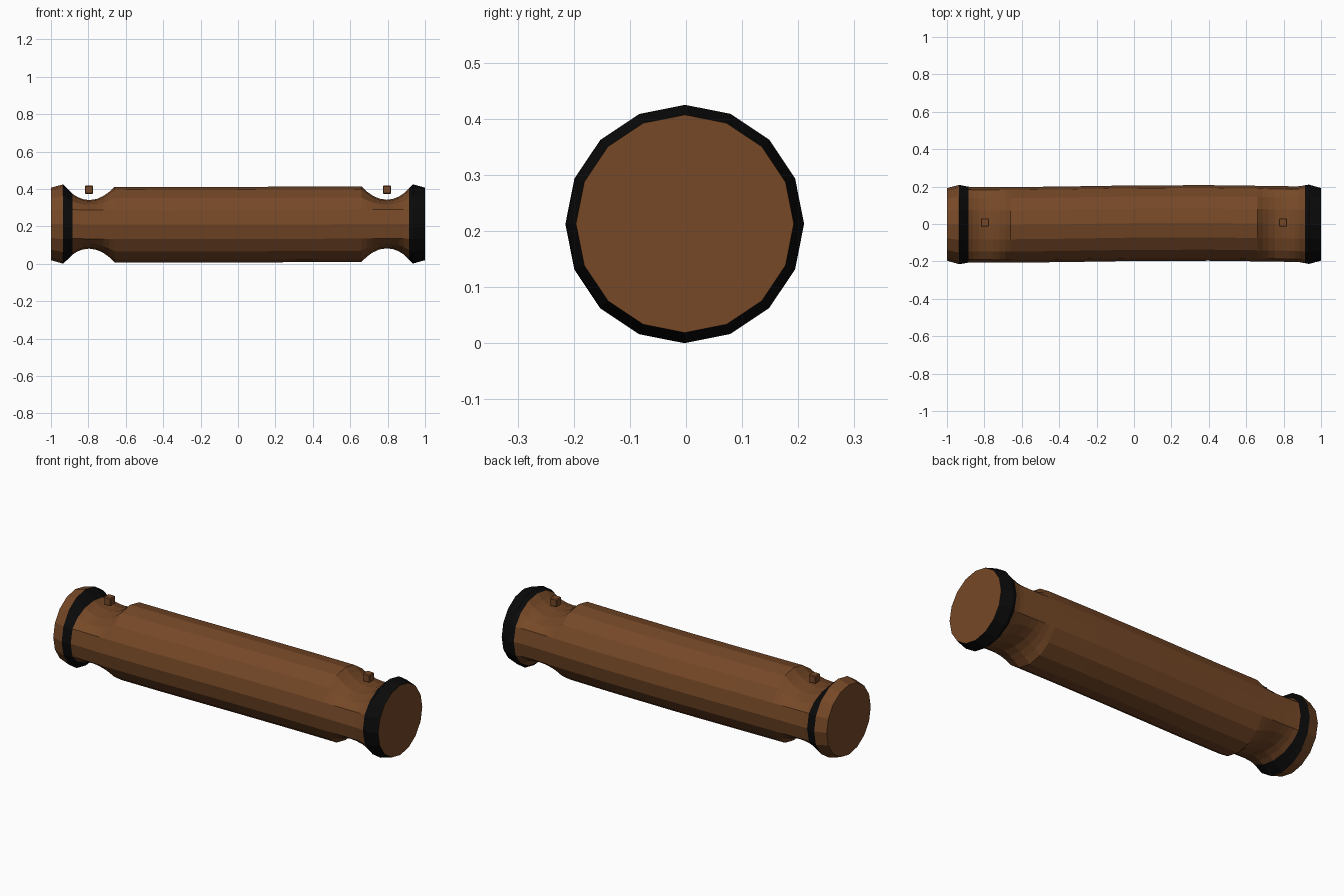
import bpy, bmesh, math

cube = bpy.data.objects.get("Cube")
if cube:
    bpy.data.objects.remove(cube, do_unlink=True)


def make_material(name, rgb):
    mat = bpy.data.materials.new(name)
    mat.use_nodes = True
    mat.diffuse_color = (*rgb, 1)
    mat.node_tree.nodes["Principled BSDF"].inputs["Base Color"].default_value = (*rgb, 1)
    return mat


brown = make_material("wood brown", (0.18, 0.065, 0.02))
black = make_material("band black", (0.003, 0.003, 0.003))


def make_object(name, bm, materials):
    bmesh.ops.recalc_face_normals(bm, faces=bm.faces)
    mesh = bpy.data.meshes.new(name)
    bm.to_mesh(mesh)
    bm.free()
    for mat in materials:
        mesh.materials.append(mat)
    obj = bpy.data.objects.new(name, mesh)
    bpy.context.collection.objects.link(obj)
    return obj


SIDES = 16
MID = 0.213
NOTCH_X, NOTCH_HALF = 0.795, 0.135


def notch_depth(x):
    return max(0, 1 - ((abs(x) - NOTCH_X) / NOTCH_HALF) ** 2)


def log_radius(x):
    # narrow at the ends, widest at the rim, slightly slimmer in the middle
    a = abs(x)
    if a > 0.935:
        return 0.212 - (a - 0.935) / 0.065 * 0.018
    return 0.202 + 0.01 * max(0, (a - 0.88) / 0.055)


def ring_point(x, k):
    angle = 2 * math.pi * k / SIDES
    r = log_radius(x)
    inner = 1 - x * x
    y = r * math.cos(angle) + 0.009 * inner * math.sin(2 * x + 0.8) - 0.002
    z = r * math.sin(angle)
    # squash the top and bottom strips to carve the saddle notches
    limit = r * math.sin(2 * math.pi / SIDES)
    if abs(z) > limit + 0.001:
        keep = 1 - 0.58 * notch_depth(x)
        z = math.copysign(limit + (abs(z) - limit) * keep, z)
    return (x, y, MID + z - 0.004 * inner + 0.003 * x * inner)


# Log with saddle notches and dark end bands
side = [0.4, 0.66, 0.69, 0.72, 0.755, 0.795, 0.83, 0.86, 0.885, 0.915, 0.935, 1.0]
stations = sorted([-x for x in side] + [0.0] + side)
bm = bmesh.new()
rings = [[bm.verts.new(ring_point(x, k)) for k in range(SIDES)] for x in stations]
for a, b in zip(rings, rings[1:]):
    for k in range(SIDES):
        n = (k + 1) % SIDES
        face = bm.faces.new((a[k], a[n], b[n], b[k]))
        x = face.calc_center_median().x
        if x > 0.915 or -0.935 < x < -0.885:
            face.material_index = 1
bm.faces.new(rings[0])
bm.faces.new(rings[-1])
make_object("notched_log", bm, [brown, black])

# Small pegs above the notches
for name, x in (("right_peg", -0.797), ("left_peg", 0.797)):
    bm = bmesh.new()
    bmesh.ops.create_cube(bm, size=0.044)
    bmesh.ops.bevel(bm, geom=bm.edges[:], offset=0.004, segments=1, affect='EDGES')
    peg = make_object(name, bm, [brown])
    peg.location = (x, 0.008, 0.396)
